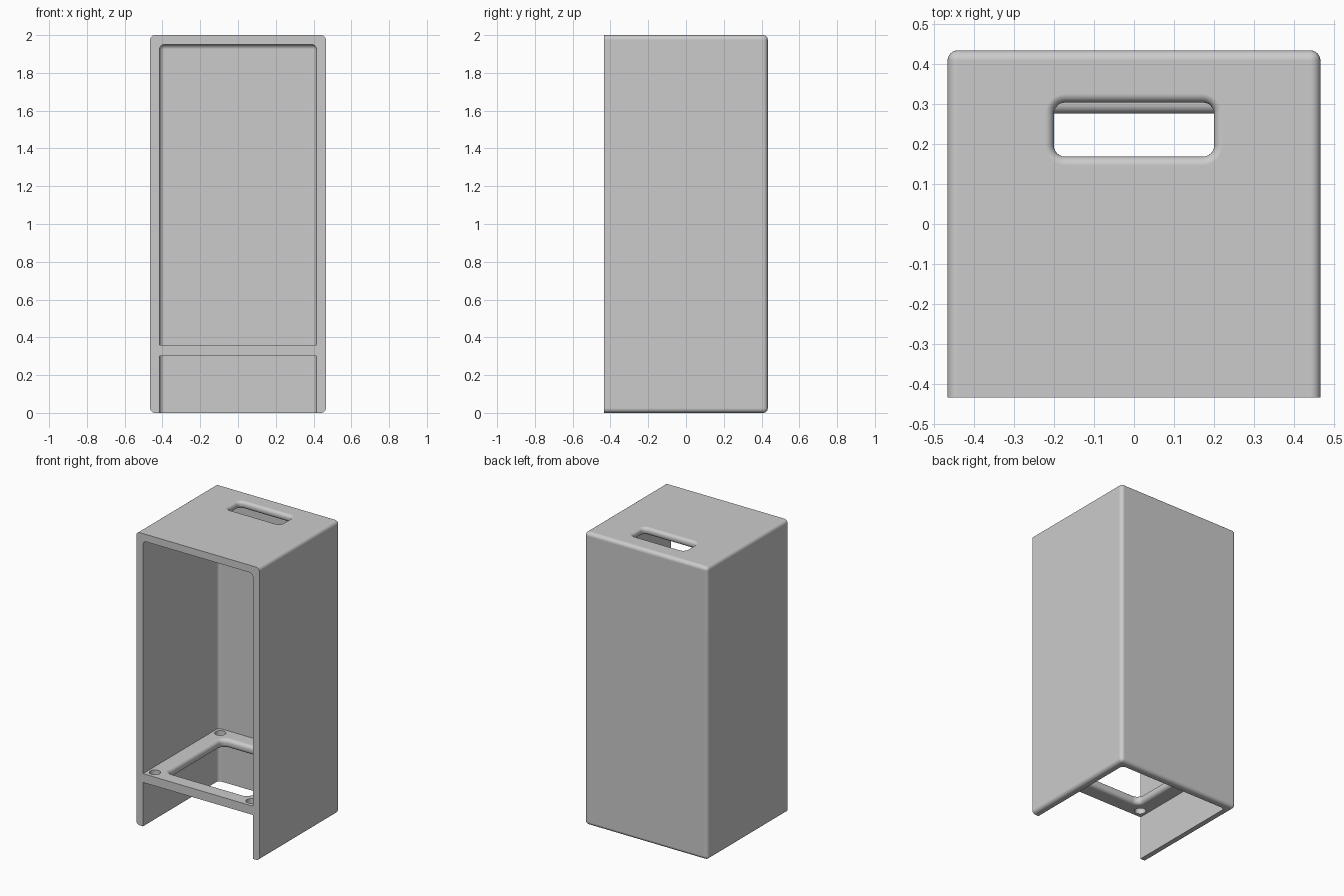
import bpy, bmesh, math
from mathutils import Matrix

if "Cube" in bpy.data.objects:
    bpy.data.objects.remove(bpy.data.objects["Cube"], do_unlink=True)

W, D, H = 0.465, 0.433, 2.0        # half width, half depth, height
WALL, R = 0.05, 0.025              # wall thickness, edge rounding
SHELF_LOW, SHELF_TOP = 0.30, 0.36

grey = bpy.data.materials.new("light_grey")
grey.use_nodes = True
colour = (0.6, 0.6, 0.6, 1)
grey.diffuse_color = colour
grey.node_tree.nodes["Principled BSDF"].inputs["Base Color"].default_value = colour


def make(name, bm):
    bmesh.ops.recalc_face_normals(bm, faces=bm.faces)
    mesh = bpy.data.meshes.new(name)
    bm.to_mesh(mesh)
    bm.free()
    mesh.materials.append(grey)
    obj = bpy.data.objects.new(name, mesh)
    bpy.context.collection.objects.link(obj)
    return obj


def rounded_box(name, lo, hi, sharp):
    """Box with rounded edges, except those lying on a sharp (axis, value) plane."""
    bm = bmesh.new()
    bmesh.ops.create_cube(bm, size=1)
    for v in bm.verts:
        v.co = [lo[i] if v.co[i] < 0 else hi[i] for i in range(3)]
    edges = [e for e in bm.edges
             if not any(all(abs(v.co[a] - val) < 1e-5 for v in e.verts) for a, val in sharp)]
    bmesh.ops.bevel(bm, geom=edges, offset=R, segments=6, profile=0.5, affect='EDGES')
    return make(name, bm)


def flared_slot(name, hx, y0, y1, z0, z1, corner, r):
    """Rounded rectangular cutter that flares out at both ends to round the rims."""
    arc = [math.radians(15 * i) for i in range(7)]
    upper = [(r - r * math.cos(t), z1 - r + r * math.sin(t)) for t in arc] + [(r, z1 + 0.04)]
    rings = [(o, z0 + z1 - z) for o, z in reversed(upper)] + upper
    bm = bmesh.new()
    loops = []
    for off, z in rings:
        loop = []
        for quarter in range(4):
            sx = 1 if quarter in (0, 3) else -1
            cx = sx * (hx - corner)
            cy = y1 - corner if quarter < 2 else y0 + corner
            for k in range(7):
                a = math.radians(90 * quarter + 15 * k)
                loop.append(bm.verts.new((cx + (corner + off) * math.cos(a),
                                          cy + (corner + off) * math.sin(a), z)))
        loops.append(loop)
    n = len(loops[0])
    for a, b in zip(loops, loops[1:]):
        for i in range(n):
            j = (i + 1) % n
            bm.faces.new((a[i], a[j], b[j], b[i]))
    bm.faces.new(loops[0])
    bm.faces.new(loops[-1])
    return make(name, bm)


def round_hole(name, x, y):
    bm = bmesh.new()
    bmesh.ops.create_cone(bm, cap_ends=True, segments=32, radius1=0.035, radius2=0.035,
                          depth=0.2, matrix=Matrix.Translation((x, y, 0.33)))
    return make(name, bm)


# Outer shell: sharp front rim, everything else rounded
cabinet = rounded_box("cabinet", (-W, -D, 0), (W, D, H), [(1, -D)])

# Upper compartment and open base, leaving the shelf between them
front, inner, back = -D - 0.2, W - WALL, D - WALL
cutters = [
    rounded_box("upper_cavity", (-inner, front, SHELF_TOP), (inner, back, H - WALL),
                [(1, front), (2, SHELF_TOP)]),
    rounded_box("base_cavity", (-inner, front, -0.2), (inner, back, SHELF_LOW),
                [(1, front), (2, SHELF_LOW), (2, -0.2)]),
    # Handle slot in the top, and the shelf opening
    flared_slot("handle_slot", 0.2, 0.168, 0.303, H - WALL, H, 0.028, 0.022),
    flared_slot("shelf_opening", 0.307, -0.325, 0.275, SHELF_LOW, SHELF_TOP, 0.04, R),
]
# Fixing holes at the shelf corners
for x in (-0.365, 0.365):
    for y in (-0.375, 0.33):
        cutters.append(round_hole("fixing_hole", x, y))

bpy.ops.object.select_all(action='DESELECT')
bpy.context.view_layer.objects.active = cabinet
cabinet.select_set(True)
for cutter in cutters:
    mod = cabinet.modifiers.new("cut", 'BOOLEAN')
    mod.operation = 'DIFFERENCE'
    mod.solver = 'EXACT'
    mod.object = cutter
    bpy.ops.object.modifier_apply(modifier=mod.name)
    bpy.data.objects.remove(cutter, do_unlink=True)

# Smooth fillets with crisp flat panels
bpy.ops.object.shade_smooth_by_angle(angle=math.radians(30))
weighted = cabinet.modifiers.new("panel_normals", 'WEIGHTED_NORMAL')
weighted.keep_sharp = True
